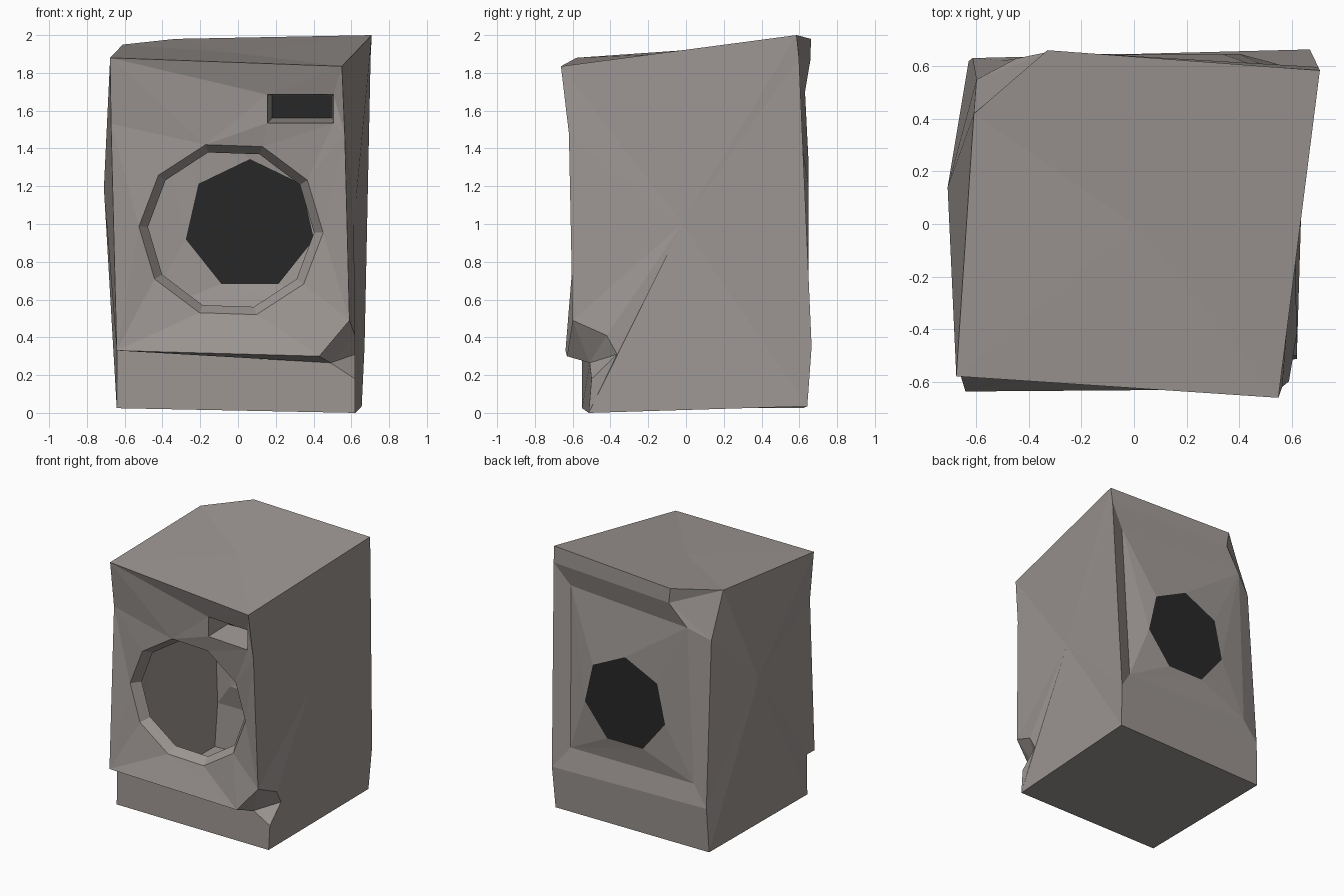
import bpy, bmesh
from math import sin, cos, radians, tau
from mathutils import Vector

cube = bpy.data.objects.get("Cube")
if cube:
    bpy.data.objects.remove(cube, do_unlink=True)


def material(name, rgb):
    mat = bpy.data.materials.new(name)
    mat.use_nodes = True
    mat.diffuse_color = (*rgb, 1)
    mat.node_tree.nodes["Principled BSDF"].inputs["Base Color"].default_value = (*rgb, 1)
    return mat


body_grey = material("worn_grey", (.335, .305, .29))
dark = material("dark_rubber", (.0205, .0205, .0205))


def ring(count, width, height, centre, turn):
    """Even-sided outline standing in the xz plane."""
    x, y, z = centre
    angles = [radians(turn) + tau * i / count for i in range(count)]
    return [(x + width * cos(a), y, z + height * sin(a)) for a in angles]


def rectangle(left, right, low, high, y_left, y_right):
    return [(left, y_left, low), (right, y_right, low),
            (right, y_right, high), (left, y_left, high)]


class Shell:
    """Collects panels that share their corner vertices."""

    def __init__(self):
        self.bm = bmesh.new()
        self.cache = {}

    def vert(self, point):
        if point not in self.cache:
            self.cache[point] = self.bm.verts.new(point)
        return self.cache[point]

    def face(self, *points):
        return self.bm.faces.new([self.vert(p) for p in points])

    def fan(self, centre, outline):
        for a, b in zip(outline, outline[1:] + outline[:1]):
            self.face(centre, a, b)

    def bridge(self, first, second):
        n = len(first)
        for i in range(n):
            j = (i + 1) % n
            self.face(first[i], first[j], second[j], second[i])

    def pierced_panel(self, loops, normal):
        edges = []
        for loop in loops:
            for a, b in zip(loop, loop[1:] + loop[:1]):
                pair = (self.vert(a), self.vert(b))
                edges.append(self.bm.edges.get(pair) or self.bm.edges.new(pair))
        bmesh.ops.triangle_fill(self.bm, edges=edges, use_beauty=True,
                                use_dissolve=False, normal=Vector(normal))

    def finish(self, name, mat):
        bmesh.ops.recalc_face_normals(self.bm, faces=self.bm.faces[:])
        mesh = bpy.data.meshes.new(name)
        self.bm.to_mesh(mesh)
        self.bm.free()
        mesh.materials.append(mat)
        obj = bpy.data.objects.new(name, mesh)
        bpy.context.collection.objects.link(obj)
        return obj


# Corners of the lid
top_fl = (-.677, -.58, 1.88)
top_fr = (.55, -.662, 1.835)
top_br = (.708, .585, 2)
top_back = (-.33, .662, 1.98)
top_side = (-.61, .42, 1.95)

# Front edge and overhang
mid_fl = (-.672, -.54, 1.53)
mid_fr = (.565, -.62, 1.48)
lip_l = (-.642, -.638, .33)
lip_r = (.43, -.63, .3)

# Dented lower front corner
dent_top = (.59, -.6, .49)
dent_side = (.62, -.42, .41)
dent_back = (.62, -.365, .31)
dent_in = (.49, -.51, .265)
dent_low = (.62, -.5, .18)

# Base
kick_l = (-.64, -.55, .33)
base_fl = (-.642, -.55, .025)
base_fr = (.62, -.515, 0)
base_br = (.655, .642, .035)
base_bl = (-.63, .62, .025)

# Back frame and its chipped upper corner
back_tr = (.702, .598, 1.88)
back_br = (.67, .665, .35)
back_bl = (-.615, .632, .358)
chip_low = (-.6, .55, 1.61)
chip_back = (-.315, .658, 1.865)
inner_tl = (-.45, .63, 1.7)
inner_tr = (.583, .56, 1.72)
inner_br = (.551, .608, .507)
inner_bl = (-.503, .622, .517)

# Door opening, drawer opening and rear cover outlines
door_outer = ring(10, .488, .468, (-.037, -.555, .97), -2)
door_inner = ring(10, .44, .425, (-.037, -.485, .97), -2)
slot_front = rectangle(.155, .505, 1.535, 1.685, -.58, -.605)
slot_back = rectangle(.18, .5, 1.56, 1.68, -.38, -.38)
cover = ring(7, .348, .348, (.063, .648, .996), 90)

# Cabinet: one thin shell
shell = Shell()
shell.fan((0, 0, 1.905), [top_fl, top_fr, top_br, top_back, top_side])
shell.fan((-.71, .14, 1.19), [top_fl, top_side, chip_low, back_bl, base_bl,
                              base_fl, kick_l, lip_l, mid_fl])
shell.fan((.613, -.02, 1), [top_fr, mid_fr, dent_top, dent_side, dent_back,
                            base_fr, base_br, back_br, back_tr, top_br])
front = [top_fl, top_fr, mid_fr, dent_top, lip_r, lip_l, mid_fl]
shell.pierced_panel([front, door_outer, slot_front], (0, -1, 0))
shell.pierced_panel([[inner_tl, inner_tr, inner_br, inner_bl], cover], (0, 1, 0))
shell.bridge(door_outer, door_inner)
shell.bridge(slot_front, slot_back)

# Kick plate, dent, chip, back frame and underside
for panel in (
    (lip_l, lip_r, dent_in, kick_l),
    (kick_l, dent_in, dent_low, base_fr, base_fl),
    (dent_top, lip_r, dent_in),
    (dent_top, dent_in, dent_side),
    (dent_side, dent_in, dent_back),
    (dent_back, dent_in, dent_low),
    (dent_back, dent_low, base_fr),
    (top_back, top_side, chip_back),
    (top_side, chip_low, chip_back),
    (chip_low, inner_tl, chip_back),
    (top_br, top_back, chip_back, back_tr),
    (back_tr, chip_back, inner_tl, inner_tr),
    (chip_low, inner_tl, inner_bl, back_bl),
    (back_bl, inner_bl, inner_br, back_br),
    (back_br, inner_br, inner_tr, back_tr),
    (back_bl, back_br, base_br, base_bl),
    (base_fl, base_fr, base_br, base_bl),
):
    shell.face(*panel)
shell.finish("cabinet", body_grey)

# Dark rear cover and back of the drawer opening
for name, outline in (("rear_cover", cover), ("drawer_back", slot_back)):
    part = Shell()
    part.face(*outline)
    part.finish(name, dark)
